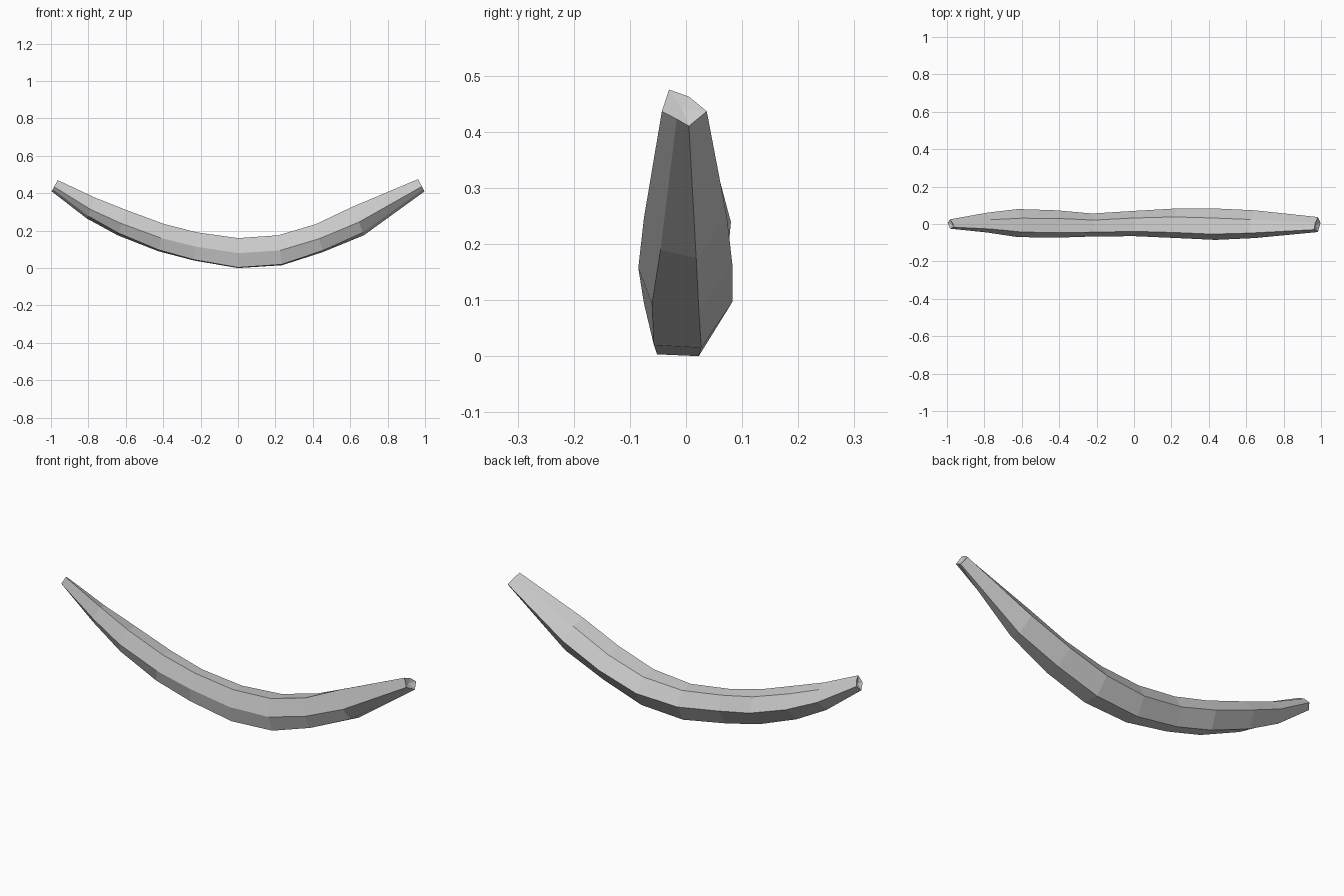
import bpy
import bmesh
from mathutils import Vector

# Remove the default object
default_object = bpy.data.objects.get("Cube")
if default_object:
    bpy.data.objects.remove(default_object, do_unlink=True)


def make_material(name, value):
    material = bpy.data.materials.new(name)
    material.use_nodes = True
    colour = (value, value, value, 1.0)
    material.diffuse_color = colour
    shader = material.node_tree.nodes["Principled BSDF"]
    shader.inputs["Base Color"].default_value = colour
    return material


# Six-sided outline as fractions of the local depth and height,
# ordered: top front, front ridge, bottom front, bottom back, back ridge, top back
middle_outline = [(.19, 1), (0, .5), (.1, .02), (.65, 0), (1, .52), (.72, .96)]
tip_outline = [(.16, 1), (0, .4), (.34, .2), (.6, 0), (1, .4), (.6, .8)]

# Stations along the bow: x, bottom z, top z, front y, back y
stations = [
    (-.98, .41, .47, -.025, .025),
    (-.785, .265, .375, -.045, .06),
    (-.62, .175, .31, -.07, .08),
    (-.41, .09, .235, -.073, .073),
    (-.225, .04, .19, -.067, .056),
    (0, 0, .16, -.065, .07),
    (.225, .015, .175, -.075, .083),
    (.435, .085, .235, -.085, .083),
    (.645, .175, .33, -.075, .073),
    (.98, .41, .475, -.043, .037),
]


def make_ring(mesh, station):
    """Place one outline, leaned so that it stays square to the bow."""
    x, low, high, front, back = station
    blend = abs(x) ** 2
    ring = []
    for middle, tip in zip(middle_outline, tip_outline):
        across, up = Vector(middle).lerp(Vector(tip), blend)
        height = low + (high - low) * up
        lean = .55 * x * ((low + high) / 2 - height)
        depth = front + (back - front) * across
        ring.append(mesh.verts.new((x + lean, depth, height)))
    return ring


def bridge(mesh, first, second):
    count = len(first)
    for i in range(count):
        j = (i + 1) % count
        mesh.faces.new((first[i], first[j], second[j], second[i]))


def close_end(mesh, ring, inward):
    """Close a tip with a shallow dished cap."""
    centre = sum((v.co for v in ring), Vector()) / len(ring)
    hub = mesh.verts.new(centre + Vector((inward, 0, 0)))
    for i, vert in enumerate(ring):
        mesh.faces.new((vert, ring[(i + 1) % len(ring)], hub))


# Curved, faceted body
mesh = bmesh.new()
rings = [make_ring(mesh, station) for station in stations]
for first, second in zip(rings, rings[1:]):
    bridge(mesh, first, second)
close_end(mesh, rings[0], .01)
close_end(mesh, rings[-1], -.01)
bmesh.ops.recalc_face_normals(mesh, faces=mesh.faces)

data = bpy.data.meshes.new("curved_body")
mesh.to_mesh(data)
mesh.free()
data.materials.append(make_material("plain grey", .6))
body = bpy.data.objects.new("curved_body", data)
bpy.context.collection.objects.link(body)
